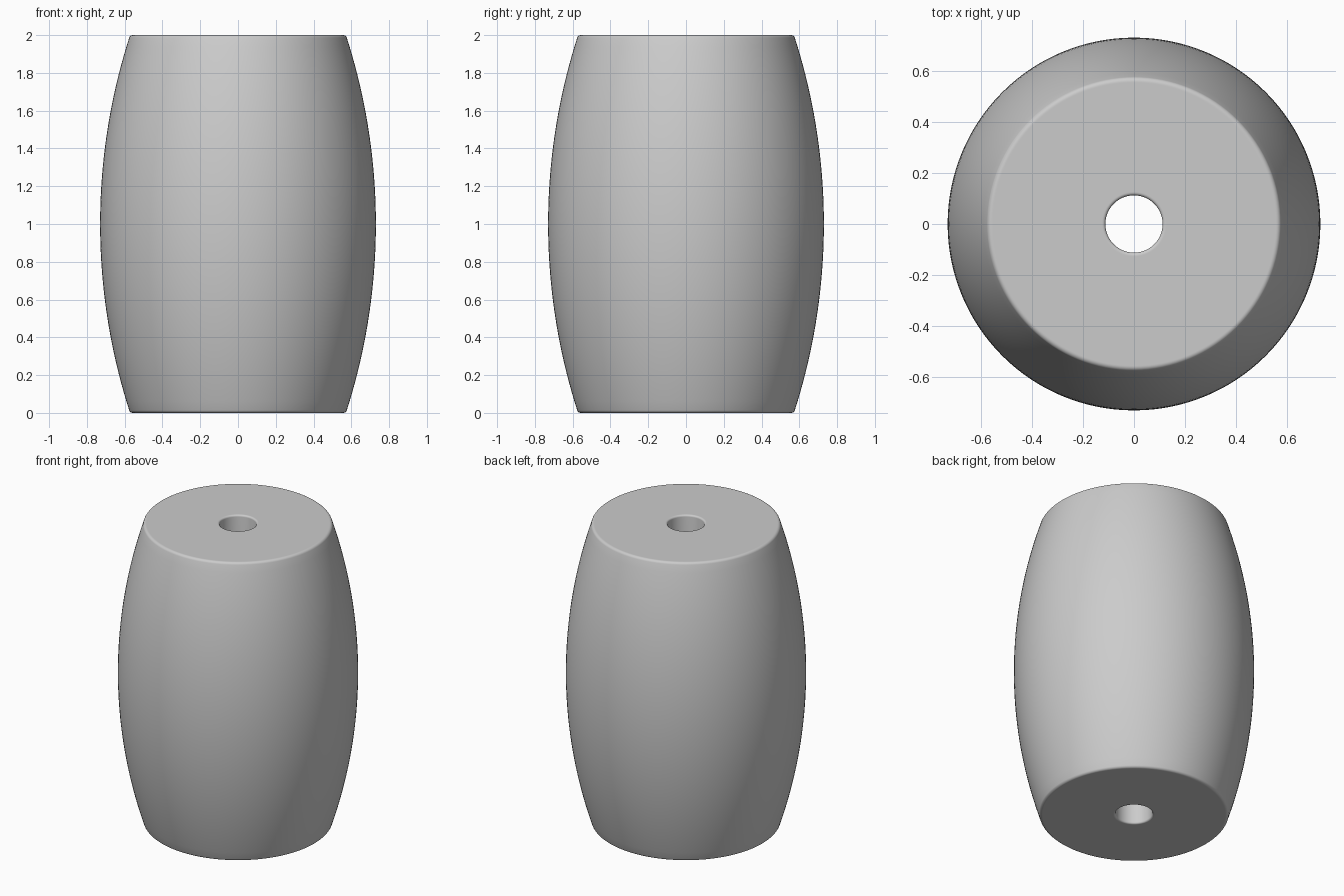
import bpy, bmesh
from math import sin, cos, pi, radians, asin, sqrt

if "Cube" in bpy.data.objects:
    bpy.data.objects.remove(bpy.data.objects["Cube"])

SIDES = 128
HALF = 1.0        # half height
BELLY = 0.73      # widest radius
BORE = 0.112      # hole radius
LIP = 0.012       # rounding of the hole edge
EDGE = 0.02       # rounding of the outer rim
RIM = 0.557       # radius where the flat end starts to round off

# Shared grey material
grey = bpy.data.materials.new("light grey")
grey.use_nodes = True
colour = (0.6, 0.6, 0.6, 1)
grey.diffuse_color = colour
grey.node_tree.nodes["Principled BSDF"].inputs["Base Color"].default_value = colour


def arc(cx, cz, radius, start, end, steps):
    """Points on a circular arc in the (radius, height) plane."""
    angles = [start + (end - start) * i / steps for i in range(steps + 1)]
    return [(cx + radius * cos(a), cz + radius * sin(a)) for a in angles]


# Bulging side: an arc through the belly that meets the rim rounding
tilt = radians(17.8)
end_r, end_z = RIM + EDGE * cos(tilt), HALF - EDGE + EDGE * sin(tilt)
sag = BELLY - end_r
bulge = (end_z ** 2 + sag ** 2) / (2 * sag)
sweep = asin(end_z / bulge)
side = arc(BELLY - bulge, 0, bulge, 0, sweep, 20)

# Upper half profile, from the belly over the rim and down into the bore
rim = arc(RIM, HALF - EDGE, EDGE, tilt, pi / 2, 6)[1:]
lip = arc(BORE + LIP, HALF - LIP, LIP, pi / 2, pi, 5)
flat = [(RIM - 0.003, HALF), (BORE + LIP + 0.003, HALF)]
upper = side + rim + flat + lip + [(BORE, 0)]

# Mirror the profile into a closed loop
lower = [(r, -z) for r, z in reversed(upper[1:-1])]
profile = upper + lower

# Revolve the loop around the vertical axis
bm = bmesh.new()
rings = []
for r, z in profile:
    rings.append([bm.verts.new((r * cos(2 * pi * k / SIDES), r * sin(2 * pi * k / SIDES), z + HALF))
                  for k in range(SIDES)])
for i, ring in enumerate(rings):
    above = rings[(i + 1) % len(rings)]
    for k in range(SIDES):
        n = (k + 1) % SIDES
        bm.faces.new((ring[k], ring[n], above[n], above[k]))
bmesh.ops.recalc_face_normals(bm, faces=bm.faces)

mesh = bpy.data.meshes.new("barrel_body")
bm.to_mesh(mesh)
bm.free()
mesh.materials.append(grey)
body = bpy.data.objects.new("barrel_body", mesh)
bpy.context.collection.objects.link(body)

# Smooth shading
bpy.context.view_layer.objects.active = body
body.select_set(True)
bpy.ops.object.shade_smooth_by_angle(angle=radians(35))
